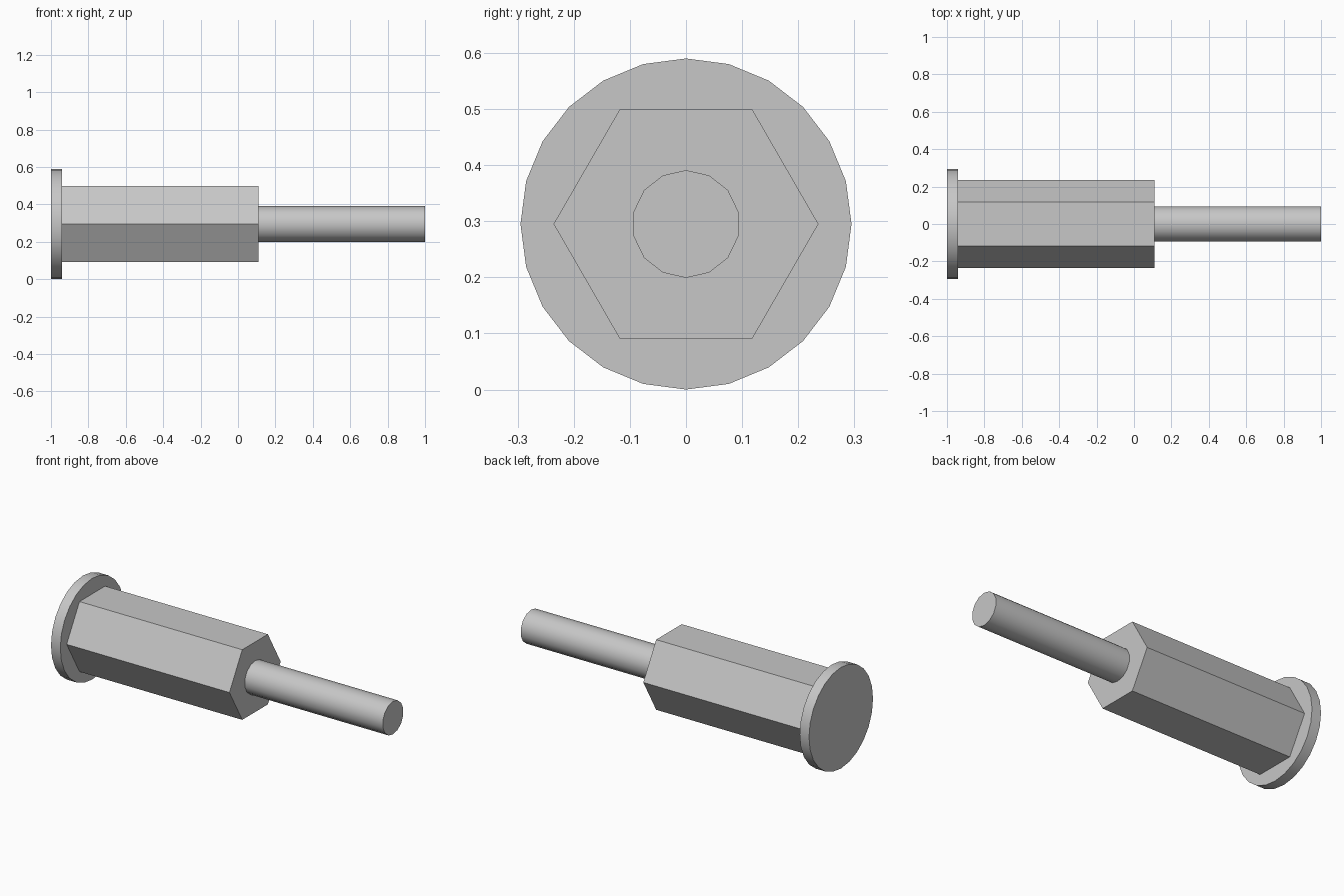
import bpy
import bmesh
from math import radians
from mathutils import Matrix

default = bpy.data.objects.get("Cube")
if default:
    bpy.data.objects.remove(default, do_unlink=True)

# Single plain grey
grey = bpy.data.materials.new("plain_grey")
grey.use_nodes = True
colour = (0.57, 0.57, 0.57, 1)
grey.diffuse_color = colour
grey.node_tree.nodes["Principled BSDF"].inputs["Base Color"].default_value = colour

AXIS_HEIGHT = 0.295


def rod(name, start, end, radius, sides, roll=0, smooth=True):
    """Prism along x, with a corner straight up before rolling."""
    bm = bmesh.new()
    along_x = Matrix.Rotation(radians(90), 4, 'Z') @ Matrix.Rotation(radians(90), 4, 'X')
    bmesh.ops.create_cone(
        bm, cap_ends=True, segments=sides, radius1=radius, radius2=radius,
        depth=end - start, matrix=along_x @ Matrix.Rotation(radians(roll), 4, 'Z'))
    mesh = bpy.data.meshes.new(name)
    bm.to_mesh(mesh)
    bm.free()
    mesh.materials.append(grey)
    obj = bpy.data.objects.new(name, mesh)
    obj.location = ((start + end) / 2, 0, AXIS_HEIGHT)
    bpy.context.collection.objects.link(obj)
    if smooth:
        bpy.ops.object.select_all(action='DESELECT')
        obj.select_set(True)
        bpy.context.view_layer.objects.active = obj
        bpy.ops.object.shade_smooth_by_angle(angle=radians(35))
    return obj


# Round end flange, hexagonal body and thin shaft
rod("end_flange", -1.0, -0.94, 0.295, 24)
rod("hex_body", -0.94, 0.11, 0.236, 6, roll=30, smooth=False)
rod("shaft", 0.11, 1.0, 0.096, 14)
